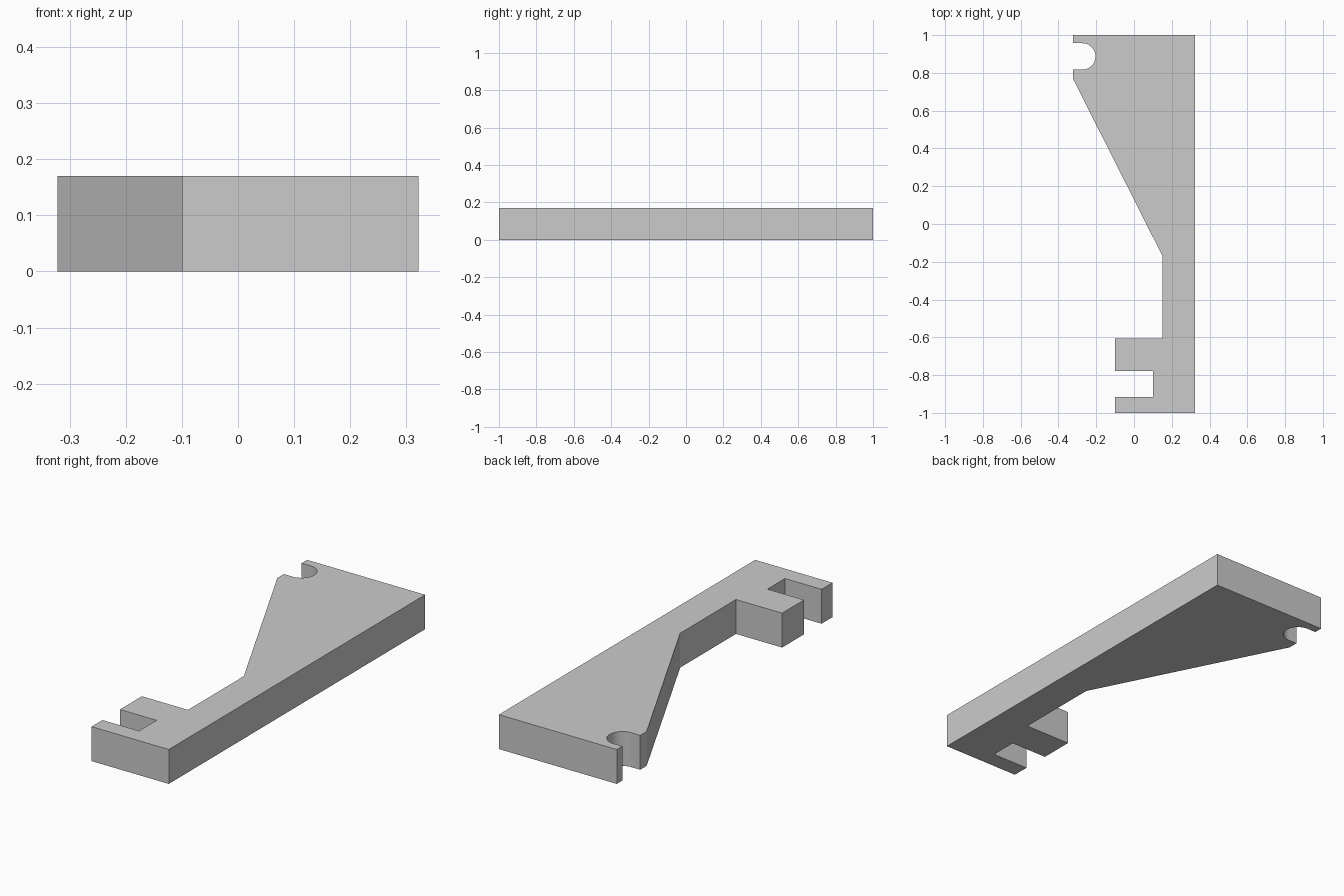
import bpy
import bmesh
from math import sin, cos, radians

default = bpy.data.objects.get("Cube")
if default:
    bpy.data.objects.remove(default, do_unlink=True)

HEIGHT = 0.17

# Single flat colour
grey = bpy.data.materials.new("light_grey")
grey.use_nodes = True
colour = (0.6, 0.6, 0.6, 1)
grey.diffuse_color = colour
grey.node_tree.nodes["Principled BSDF"].inputs["Base Color"].default_value = colour

# Round-ended slot in the wide end
slot_x, slot_y, slot_r = -0.274, 0.887, 0.07
slot = [(slot_x + slot_r * cos(radians(a)), slot_y + slot_r * sin(radians(a)))
        for a in range(-90, 91, 6)]

# Outline, counter-clockwise from the front right corner of the arm
left, right = -0.322, 0.322
outline = [
    (-0.1, -1), (right, -1), (right, 1), (left, 1),
    (left, slot_y + slot_r), *reversed(slot), (left, slot_y - slot_r),
    # tapered side and narrow neck
    (left, 0.767), (0.152, -0.172), (0.152, -0.607),
    # forked end with a square notch
    (-0.1, -0.607), (-0.1, -0.778), (0.1, -0.778), (0.1, -0.915), (-0.1, -0.915),
]

# Extrude the outline into a solid plate
bm = bmesh.new()
base = bm.faces.new([bm.verts.new((x, y, 0)) for x, y in outline])
result = bmesh.ops.extrude_face_region(bm, geom=[base], use_keep_orig=True)
top = [v for v in result["geom"] if isinstance(v, bmesh.types.BMVert)]
bmesh.ops.translate(bm, verts=top, vec=(0, 0, HEIGHT))
bmesh.ops.recalc_face_normals(bm, faces=bm.faces)

mesh = bpy.data.meshes.new("bracket_plate")
bm.to_mesh(mesh)
bm.free()
mesh.materials.append(grey)
plate = bpy.data.objects.new("bracket_plate", mesh)
bpy.context.collection.objects.link(plate)

# Smooth the slot wall, keep the edges sharp
bpy.ops.object.select_all(action="DESELECT")
plate.select_set(True)
bpy.context.view_layer.objects.active = plate
bpy.ops.object.shade_smooth_by_angle(angle=radians(25))
